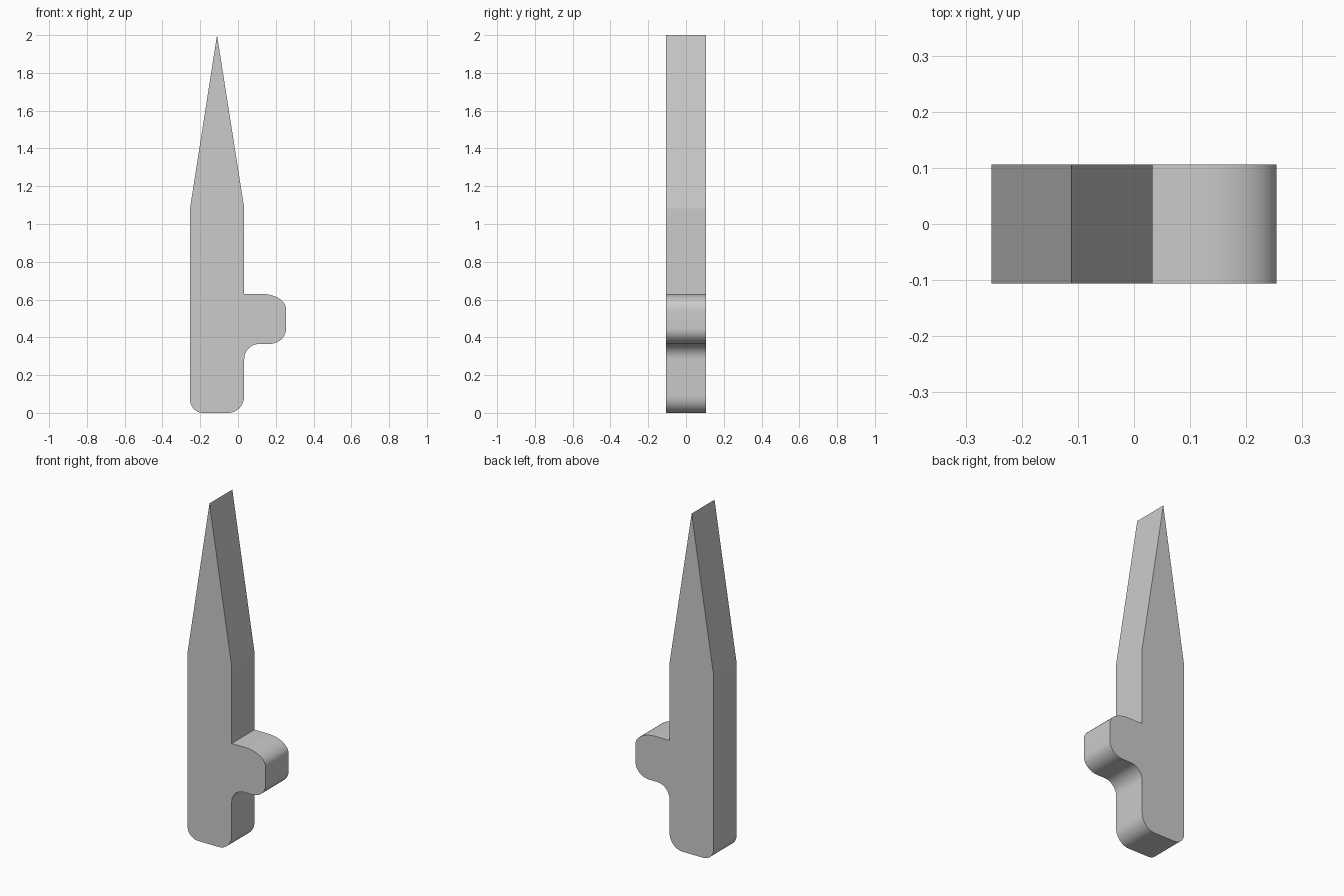
import bpy, bmesh, math
from mathutils import Vector

if "Cube" in bpy.data.objects:
    bpy.data.objects.remove(bpy.data.objects["Cube"])

HALF_DEPTH = 0.106


def arc(start, corner, end, steps=10):
    """Quarter ellipse from start to end, tangent to both sides of the corner."""
    s, c, e = Vector(start), Vector(corner), Vector(end)
    pts = []
    for i in range(steps + 1):
        t = math.pi / 2 * i / steps
        pts.append(s + e - c + (c - e) * math.cos(t) + (c - s) * math.sin(t))
    return pts


L, R, PEG = -0.254, 0.033, 0.254      # body left, body right, peg tip
LOW, HIGH = 0.365, 0.63               # peg underside and top

# Outline in x, z, anticlockwise seen from the front
outline = [
    *arc((L, 0.07), (L, 0), (-0.185, 0)),               # base, left corner
    *arc((-0.05, 0), (R, 0), (R, 0.09)),                # base, right corner
    *arc((R, 0.285), (R, LOW), (0.112, LOW)),           # fillet under peg
    *arc((0.165, LOW), (PEG, LOW), (PEG, 0.445)),       # peg lower corner
    *arc((PEG, 0.55), (PEG, HIGH), (0.125, HIGH)),      # peg upper corner
    (R, HIGH), (R, 1.083), (-0.111, 2.0), (L, 1.083),   # body side and point
]

# Extrude the outline through the depth
bm = bmesh.new()
front = bm.faces.new([bm.verts.new((x, -HALF_DEPTH, z)) for x, z in outline])
ext = bmesh.ops.extrude_face_region(bm, geom=[front], use_keep_orig=True)
back = [v for v in ext["geom"] if isinstance(v, bmesh.types.BMVert)]
bmesh.ops.translate(bm, verts=back, vec=(0, 2 * HALF_DEPTH, 0))
bmesh.ops.recalc_face_normals(bm, faces=bm.faces)
mesh = bpy.data.meshes.new("pointed_stake")
bm.to_mesh(mesh)
bm.free()

stake = bpy.data.objects.new("pointed_stake", mesh)
bpy.context.collection.objects.link(stake)
bpy.context.view_layer.objects.active = stake
stake.select_set(True)
bpy.ops.object.shade_smooth_by_angle(angle=math.radians(20))
# Keep the shallow shoulder creases flat
for poly in mesh.polygons:
    if max(mesh.vertices[i].co.z for i in poly.vertices) > 1.9:
        poly.use_smooth = False
